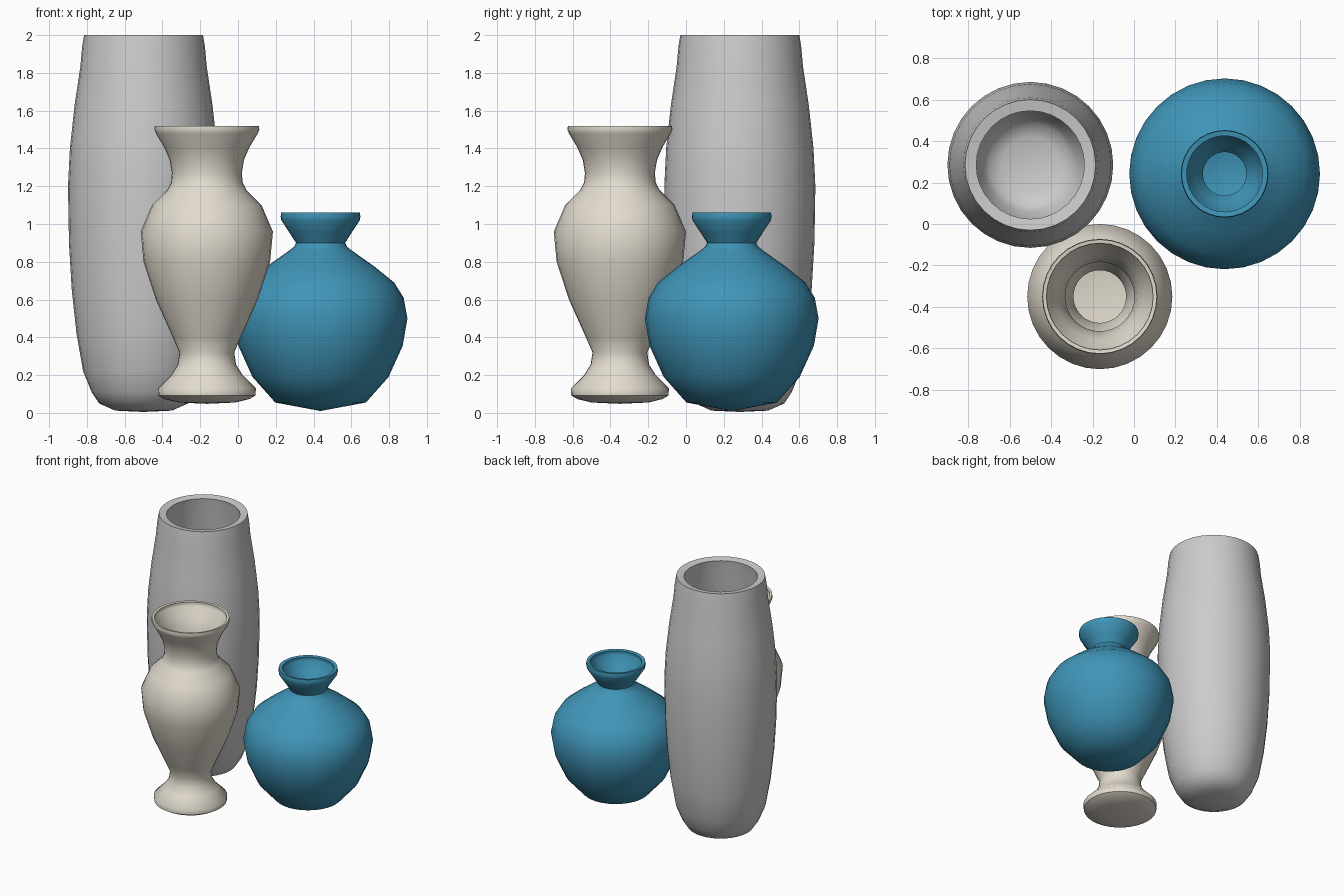
import bpy, bmesh, math

if "Cube" in bpy.data.objects:
    bpy.data.objects.remove(bpy.data.objects["Cube"])

SEGMENTS = 32


def material(name, color):
    m = bpy.data.materials.new(name)
    m.diffuse_color = (*color, 1)
    m.use_nodes = True
    m.node_tree.nodes["Principled BSDF"].inputs["Base Color"].default_value = m.diffuse_color
    return m


def vase(name, center, profile, wall, mat=None):
    """Lathe an outer (radius, height) profile, then thicken it inward."""
    bm = bmesh.new()
    verts = [bm.verts.new((r, 0, z)) for r, z in profile]
    edges = [bm.edges.new(pair) for pair in zip(verts, verts[1:])]
    bmesh.ops.spin(bm, geom=verts + edges, cent=(0, 0, 0), axis=(0, 0, 1),
                   angle=math.tau, steps=SEGMENTS)
    bmesh.ops.remove_doubles(bm, verts=bm.verts, dist=0.0005)
    bm.normal_update()
    # make sure normals face outward, judged on the widest faces
    widest = max(bm.faces, key=lambda f: f.calc_center_median().xy.length)
    if widest.normal.xy.dot(widest.calc_center_median().xy) < 0:
        bmesh.ops.reverse_faces(bm, faces=bm.faces)
    mesh = bpy.data.meshes.new(name)
    bm.to_mesh(mesh)
    bm.free()
    ob = bpy.data.objects.new(name, mesh)
    bpy.context.collection.objects.link(ob)
    ob.location = (*center, 0)
    solid = ob.modifiers.new("wall", 'SOLIDIFY')
    solid.thickness = wall
    solid.offset = -1
    if mat:
        mesh.materials.append(mat)
    bpy.ops.object.select_all(action='DESELECT')
    ob.select_set(True)
    bpy.context.view_layer.objects.active = ob
    bpy.ops.object.modifier_apply(modifier="wall")
    bpy.ops.object.shade_smooth_by_angle(angle=math.radians(50))
    return ob


# tall barrel-shaped vase
vase("tall_vase", (-0.50, 0.285), [
    (0, 0.005), (0.15, 0.012), (0.235, 0.05), (0.275, 0.11), (0.32, 0.22),
    (0.355, 0.42), (0.38, 0.65), (0.395, 0.9), (0.40, 1.2), (0.39, 1.4),
    (0.365, 1.63), (0.335, 1.83), (0.325, 1.94), (0.315, 2.0)], 0.055)

# footed vase with a flared neck
vase("footed_vase", (-0.165, -0.35), [
    (0, 0.048), (0.15, 0.055), (0.225, 0.073), (0.257, 0.092), (0.26, 0.13),
    (0.19, 0.20), (0.155, 0.255), (0.145, 0.32), (0.18, 0.40), (0.27, 0.60),
    (0.335, 0.80), (0.35, 0.96), (0.29, 1.10), (0.21, 1.18), (0.19, 1.22),
    (0.185, 1.27), (0.197, 1.34), (0.225, 1.405), (0.27, 1.48),
    (0.278, 1.50), (0.275, 1.52)],
    0.018, material("cream", (0.76, 0.71, 0.62)))

# round vase with a short neck
vase("round_vase", (0.437, 0.242), [
    (0, 0.01), (0.24, 0.055), (0.36, 0.19), (0.435, 0.355), (0.46, 0.50),
    (0.44, 0.61), (0.39, 0.69), (0.285, 0.775), (0.165, 0.86), (0.14, 0.88),
    (0.13, 0.90), (0.165, 0.955), (0.208, 1.02), (0.211, 1.04), (0.208, 1.06)],
    0.025, material("blue", (0.05, 0.30, 0.48)))
